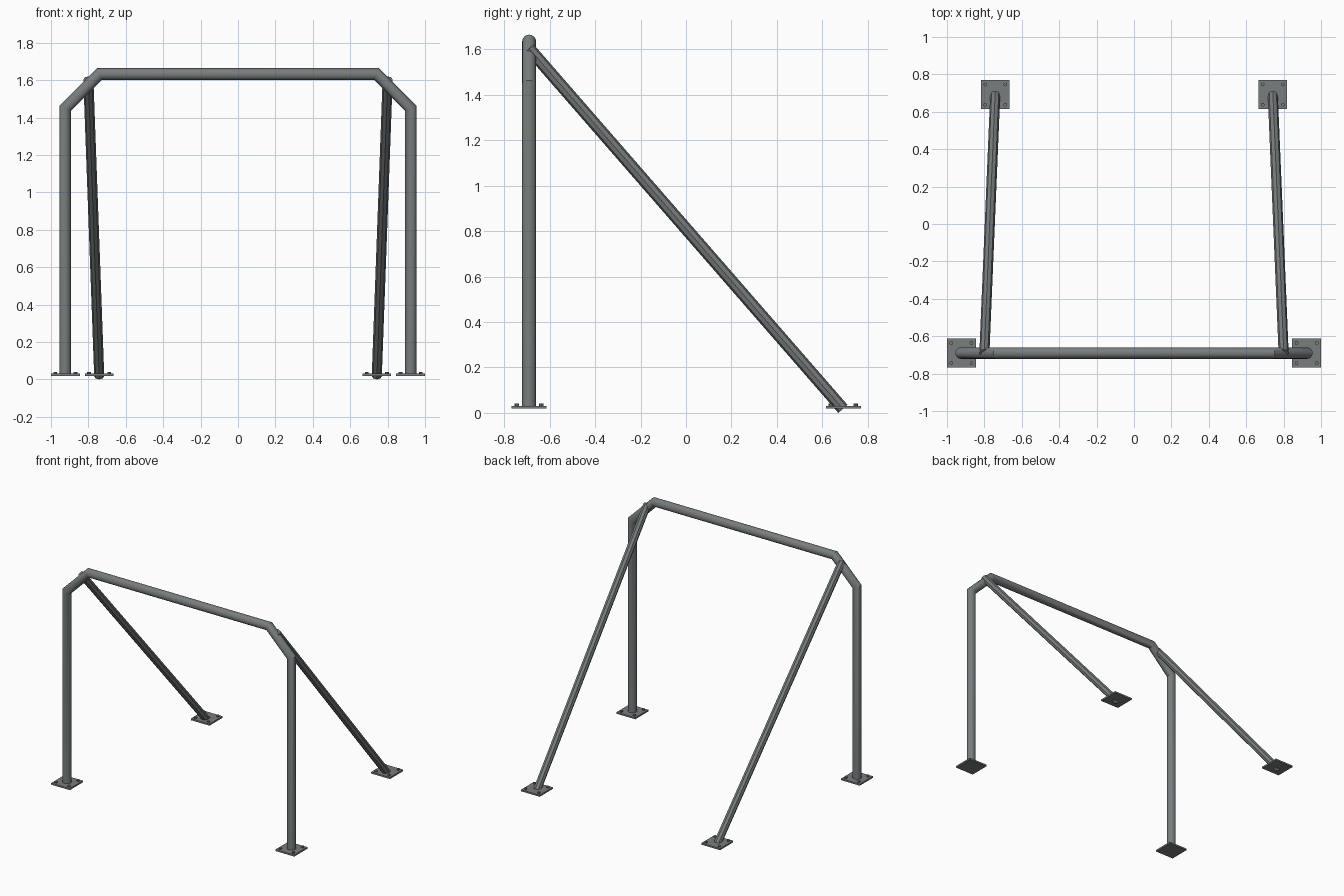
import bpy, bmesh, math
from mathutils import Vector

cube = bpy.data.objects.get("Cube")
if cube:
    bpy.data.objects.remove(cube)


def make_material(name, color):
    mat = bpy.data.materials.new(name)
    mat.use_nodes = True
    mat.diffuse_color = color
    mat.node_tree.nodes["Principled BSDF"].inputs["Base Color"].default_value = color
    return mat


steel = make_material("grey steel", (0.19, 0.205, 0.21, 1))


def finish(name, bm, smooth_angle=None):
    bmesh.ops.recalc_face_normals(bm, faces=bm.faces)
    mesh = bpy.data.meshes.new(name)
    bm.to_mesh(mesh)
    bm.free()
    mesh.materials.append(steel)
    obj = bpy.data.objects.new(name, mesh)
    bpy.context.collection.objects.link(obj)
    if smooth_angle:
        bpy.ops.object.select_all(action="DESELECT")
        obj.select_set(True)
        bpy.context.view_layer.objects.active = obj
        bpy.ops.object.shade_smooth_by_angle(angle=math.radians(smooth_angle))
    return obj


def tube(name, points, radius, sides, side_axis, smooth_angle=None):
    """Sweep a round section along a path with mitred bends."""
    pts = [Vector(p) for p in points]
    dirs = [(b - a).normalized() for a, b in zip(pts, pts[1:])]
    u = Vector(side_axis)
    u = (u - dirs[0] * u.dot(dirs[0])).normalized()
    v = dirs[0].cross(u)
    ring = []
    for i in range(sides):
        a = math.tau * i / sides
        ring.append(pts[0] + radius * (math.cos(a) * u + math.sin(a) * v))
    bm = bmesh.new()
    rings = [[bm.verts.new(p) for p in ring]]
    for i, d in enumerate(dirs):
        last = i == len(dirs) - 1
        normal = d if last else (d + dirs[i + 1]).normalized()
        # slide each corner along the segment to the mitre plane
        ring = [p + d * ((pts[i + 1] - p).dot(normal) / d.dot(normal)) for p in ring]
        rings.append([bm.verts.new(p) for p in ring])
    for a, b in zip(rings, rings[1:]):
        for i in range(sides):
            j = (i + 1) % sides
            bm.faces.new((a[i], a[j], b[j], b[i]))
    bm.faces.new(rings[0])
    bm.faces.new(rings[-1])
    return finish(name, bm, smooth_angle)


def plate(name, x, y):
    bm = bmesh.new()
    bmesh.ops.create_cube(bm, size=1)
    bmesh.ops.scale(bm, vec=(0.154, 0.154, 0.012), verts=bm.verts)
    bmesh.ops.translate(bm, vec=(x, y, 0.025), verts=bm.verts)
    finish(name, bm)


def bolts(name, x, y):
    bm = bmesh.new()
    for sx in (-1, 1):
        for sy in (-1, 1):
            head = bmesh.ops.create_cone(bm, cap_ends=True, segments=8,
                                         radius1=0.01, radius2=0.01, depth=0.012)
            bmesh.ops.translate(bm, vec=(x + sx * 0.054, y + sy * 0.054, 0.035),
                                verts=head["verts"])
    finish(name, bm)


# Main hoop: two uprights, angled shoulders and a level top bar
FRONT, BACK = -0.69, 0.692
half = [(0.924, 0.025), (0.924, 1.45), (0.74, 1.633)]
path = [(-x, FRONT, z) for x, z in half] + [(x, FRONT, z) for x, z in reversed(half)]
tube("main_hoop", path, 0.031, 16, (0, 1, 0), 30)

# Rear braces, base plates and bolts on both sides
for side, s in (("left", 1), ("right", -1)):
    tube(side + "_rear_brace",
         [(s * 0.80, FRONT, 1.603), (s * 0.742, 0.69, 0.018)], 0.027, 8, (1, 0, 0))
    for end, x, y in (("front", 0.923, FRONT), ("rear", 0.742, BACK)):
        plate(f"{side}_{end}_base_plate", s * x, y)
        bolts(f"{side}_{end}_bolts", s * x, y)
